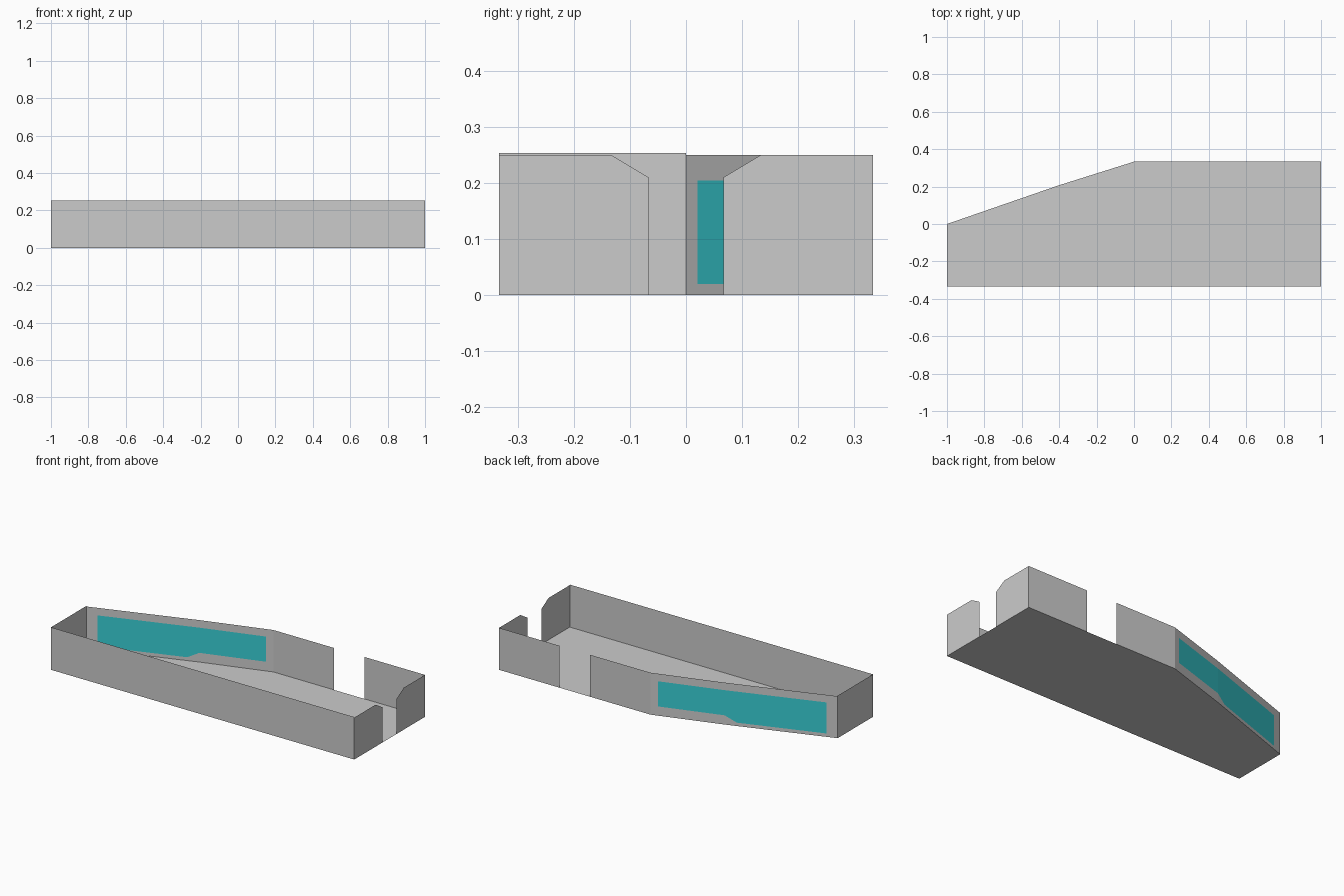
import bpy

if "Cube" in bpy.data.objects:
    bpy.data.objects.remove(bpy.data.objects["Cube"])

W, D = 1.0, 0.3333        # half length and half depth
H, H2 = 0.25, 0.2533      # wall heights: open sides / solid sides
KINK = (-0.4, 0.2075)     # slight bend in the slanted wall


def sheet(name, polys, mat=None):
    """Thin surface made of flat polygons that share corner points."""
    verts, faces = [], []
    for poly in polys:
        face = []
        for p in poly:
            if p not in verts:
                verts.append(p)
            face.append(verts.index(p))
        faces.append(face)
    me = bpy.data.meshes.new(name)
    me.from_pydata(verts, [], faces)
    me.update()
    if mat:
        me.materials.append(mat)
    ob = bpy.data.objects.new(name, me)
    bpy.context.collection.objects.link(ob)
    return ob


def along_x(y, x0, x1, h):
    return [(x0, y, 0), (x1, y, 0), (x1, y, h), (x0, y, h)]


def slanted(profile):
    """Map (x, z) points onto the bent slanted wall."""
    kx, ky = KINK
    out = []
    for x, z in profile:
        y = ky * (x + W) / (kx + W) if x <= kx else ky + (D - ky) * (x - kx) / -kx
        out.append((x, y, z))
    return out


def rect(x0, x1, z0, z1):
    return [(x0, z0), (x1, z0), (x1, z1), (x0, z1)]


# Floor
sheet("floor", [[(-W, -D, 0), (W, -D, 0), (W, D, 0), (0, D, 0), (*KINK, 0), (-W, 0, 0)]])

# Solid front and left walls
sheet("front_wall", [along_x(-D, -W, W, H2)])
sheet("left_wall", [[(-W, 0, 0), (-W, -D, 0), (-W, -D, H2), (-W, 0, H2)]])

# Back wall, with a full-height door gap
sheet("back_wall_inner", [along_x(D, 0.4, 0, H)])
sheet("back_wall_outer", [along_x(D, W, 0.6, H)])

# Right wall: mirrored halves with chamfered gap corners
half = [(D, 0), (D, H), (0.1333, H), (0.0667, 0.21), (0.0667, 0)]
for side, s in (("front", -1), ("back", 1)):
    sheet("right_wall_" + side, [[(W, s * y, z) for y, z in half[::-s]]])

# Slanted wall framing the window opening
a, b, k = -0.94, -0.04, KINK[0]
lo, hi, top = 0.02, 0.055, 0.205
frame = [
    [(-W, 0), (a, 0), (a, lo), (a, top), (a, H), (-W, H)],
    [(b, 0), (0, 0), (0, H), (b, H), (b, top), (b, hi)],
    rect(a, k, top, H),
    rect(k, b, top, H),
    [(a, 0), (k, 0), (k, hi), (-0.465, lo), (a, lo)],
    rect(k, b, 0, hi),
]
sheet("slanted_wall", [slanted(p)[::-1] for p in frame])

# Window glass with stepped lower edge
glass = bpy.data.materials.new("teal_glass")
glass.diffuse_color = (0.04, 0.62, 0.66, 1)
glass.use_nodes = True
glass.node_tree.nodes["Principled BSDF"].inputs["Base Color"].default_value = glass.diffuse_color
panes = [
    [(a, lo), (-0.465, lo), (k, hi), (k, top), (a, top)],
    rect(k, b, hi, top),
]
sheet("window", [slanted(p)[::-1] for p in panes], glass)
